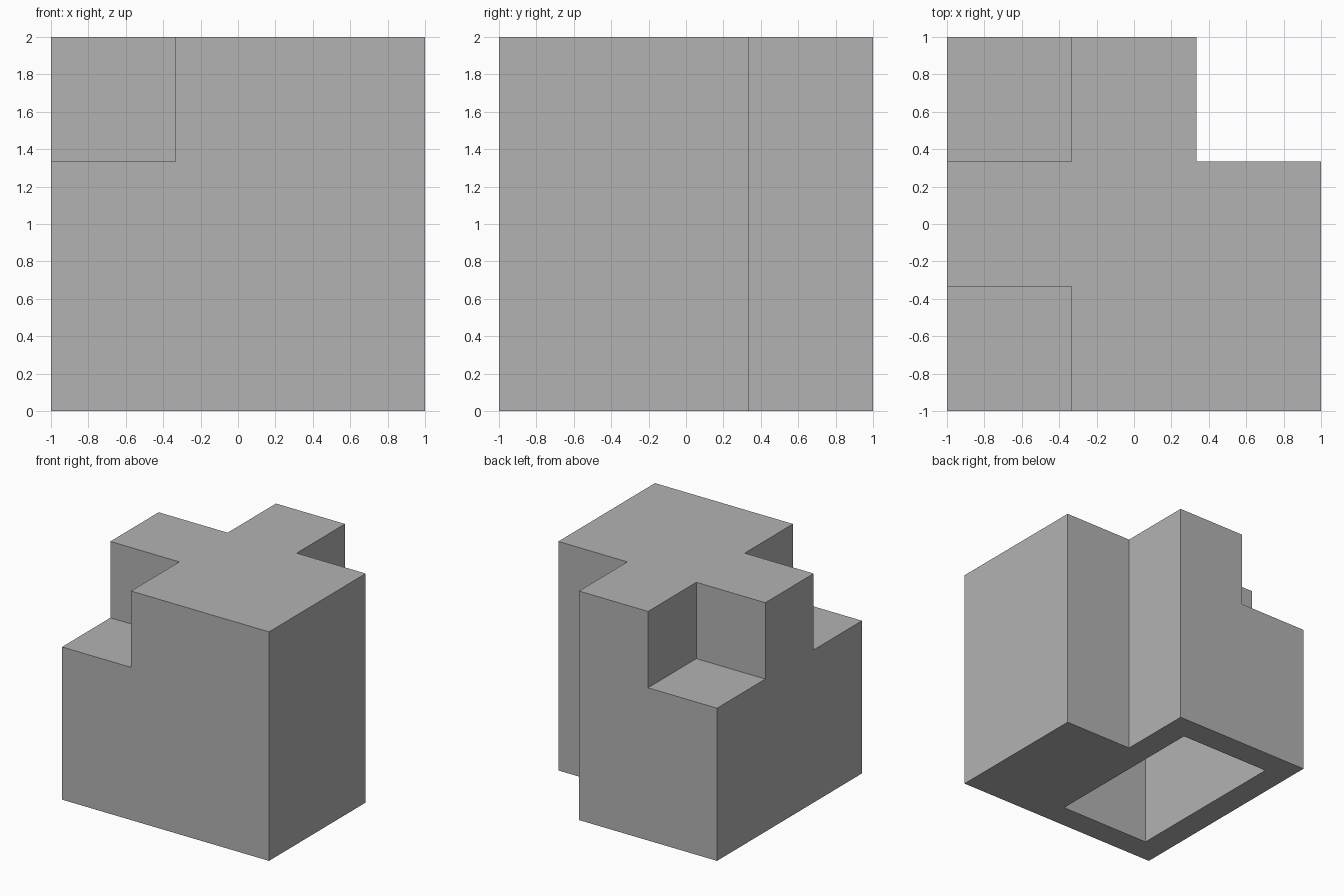
import bpy, bmesh

if "Cube" in bpy.data.objects:
    bpy.data.objects.remove(bpy.data.objects["Cube"])

T = 1 / 3      # grid line of the three-cell cube
WALL = 0.225   # wall thickness around the hollow

grey = bpy.data.materials.new("plain_grey")
grey.diffuse_color = (0.45, 0.45, 0.45, 1)
grey.use_nodes = True
grey.node_tree.nodes["Principled BSDF"].inputs["Base Color"].default_value = grey.diffuse_color


def prism(name, outline, z0, z1):
    """Extrude a closed xy outline from z0 to z1."""
    bm = bmesh.new()
    face = bm.faces.new([bm.verts.new((x, y, z0)) for x, y in outline])
    ext = bmesh.ops.extrude_face_region(bm, geom=[face])
    top = [v for v in ext["geom"] if isinstance(v, bmesh.types.BMVert)]
    bmesh.ops.translate(bm, verts=top, vec=(0, 0, z1 - z0))
    bmesh.ops.recalc_face_normals(bm, faces=bm.faces)
    mesh = bpy.data.meshes.new(name)
    bm.to_mesh(mesh)
    bm.free()
    mesh.materials.append(grey)
    obj = bpy.data.objects.new(name, mesh)
    bpy.context.collection.objects.link(obj)
    return obj


def box(name, x0, x1, y0, y1, z0, z1):
    return prism(name, [(x0, y0), (x1, y0), (x1, y1), (x0, y1)], z0, z1)


# Cube with one full-height corner column missing
block = prism("puzzle_block",
              [(-1, -1), (1, -1), (1, T), (T, T), (T, 1), (-1, 1)], 0, 2)

# Two missing top corner cells and the hollow open underneath
cutters = [
    box("front_corner_cutter", -1.2, -T, -1.2, -T, 4 * T, 2.2),
    box("back_corner_cutter", -1.2, -T, T, 1.2, 4 * T, 2.2),
    box("hollow_cutter", -1 + WALL, T - WALL, -1 + WALL, 1 - WALL,
        -0.2, 4 * T - WALL),
]

for cutter in cutters:
    mod = block.modifiers.new(cutter.name, "BOOLEAN")
    mod.operation = "DIFFERENCE"
    mod.solver = "EXACT"
    mod.object = cutter

# Apply the cuts, then remove the cutters
bpy.context.view_layer.objects.active = block
block.select_set(True)
for cutter in cutters:
    bpy.ops.object.modifier_apply(modifier=cutter.name)
for cutter in cutters:
    bpy.data.objects.remove(cutter, do_unlink=True)
